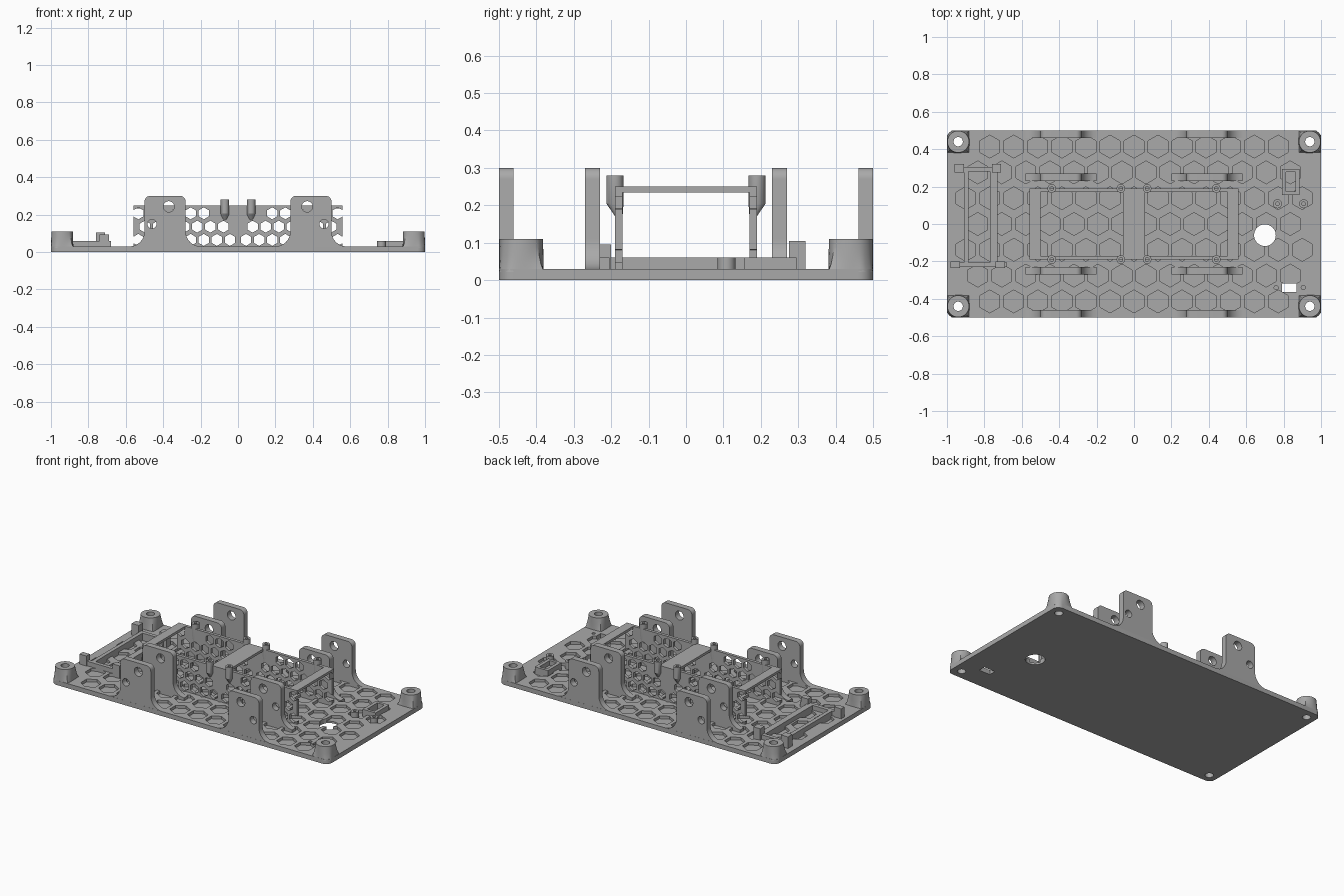
import bpy, bmesh, math
from mathutils import Vector

if "Cube" in bpy.data.objects:
    bpy.data.objects.remove(bpy.data.objects["Cube"])

grey = bpy.data.materials.new("grey plastic")
grey.diffuse_color = (0.4, 0.4, 0.4, 1)
grey.use_nodes = True
grey.node_tree.nodes["Principled BSDF"].inputs["Base Color"].default_value = grey.diffuse_color
FLOOR = 0.012   # bottom of the honeycomb pockets
TOP = 0.03      # upper face of the base plate


def finish(name, bm, smooth=False):
    bmesh.ops.recalc_face_normals(bm, faces=bm.faces)
    me = bpy.data.meshes.new(name)
    bm.to_mesh(me)
    bm.free()
    me.materials.append(grey)
    ob = bpy.data.objects.new(name, me)
    bpy.context.collection.objects.link(ob)
    if smooth:
        shade(ob)
    return ob


def shade(ob):
    bpy.ops.object.select_all(action='DESELECT')
    ob.select_set(True)
    bpy.context.view_layer.objects.active = ob
    bpy.ops.object.shade_smooth_by_angle(angle=math.radians(30))


def loft(bm, rings):
    """Closed solid through rings with equal point counts."""
    vs = [[bm.verts.new(p) for p in r] for r in rings]
    n = len(vs[0])
    for a, b in zip(vs, vs[1:]):
        for i in range(n):
            j = (i + 1) % n
            bm.faces.new((a[i], a[j], b[j], b[i]))
    bm.faces.new(vs[0][::-1])
    bm.faces.new(vs[-1])


def box(bm, x0, x1, y0, y1, z0, z1):
    loft(bm, [[(x0, y0, z), (x1, y0, z), (x1, y1, z), (x0, y1, z)] for z in (z0, z1)])


def ring(x, y, z, r, n=32, turn=0.0):
    return [(x + r * math.cos(turn + math.tau * i / n),
             y + r * math.sin(turn + math.tau * i / n), z) for i in range(n)]


def prism_z(bm, x, y, r, z0, z1, n=32, turn=0.0):
    loft(bm, [ring(x, y, z, r, n, turn) for z in (z0, z1)])


def prism_y(bm, x, z, r, y0, y1, n=32, turn=0.0):
    loft(bm, [[(p[0], y, p[1]) for p in ring(x, z, 0, r, n, turn)] for y in (y0, y1)])


def arc(cx, cy, r, a0, a1, n=8):
    return [(cx + r * math.cos(math.radians(a0 + (a1 - a0) * i / n)),
             cy + r * math.sin(math.radians(a0 + (a1 - a0) * i / n))) for i in range(n + 1)]


def cut(ob, bm):
    """Subtract the solids in bm, then discard the cutter."""
    cutter = finish("cutter", bm)
    cutter.hide_render = True
    mod = ob.modifiers.new("cut", 'BOOLEAN')
    mod.operation, mod.solver, mod.object = 'DIFFERENCE', 'EXACT', cutter
    bpy.context.view_layer.objects.active = ob
    bpy.ops.object.modifier_apply(modifier=mod.name)
    bpy.data.objects.remove(cutter)


CORNERS = [(sx, sy) for sx in (-1, 1) for sy in (-1, 1)]

# base plate with rounded corners
R = 0.04
outline = (arc(1 - R, .5 - R, R, 0, 90) + arc(-1 + R, .5 - R, R, 90, 180)
           + arc(-1 + R, -.5 + R, R, 180, 270) + arc(1 - R, -.5 + R, R, 270, 360))
bm = bmesh.new()
loft(bm, [[(x, y, z) for x, y in outline] for z in (0, TOP)])
plate = finish("base_plate", bm)

# honeycomb pockets
bm = bmesh.new()
for k in range(-3, 4):
    for n in range(-8, 9):
        x = 0.1285 * (n + (0 if k % 2 else 0.5))
        if abs(x) < (0.8 if abs(k) == 3 else 0.92):
            prism_z(bm, x, 0.138 * k, 0.061, FLOOR, 0.1, 6, math.pi / 6)
cut(plate, bm)

# through holes: cable hole, socket slot, screw holes
bm = bmesh.new()
prism_z(bm, 0.70, -0.06, 0.058, -0.1, 0.1, 40)
box(bm, 0.79, 0.87, -0.363, -0.318, -0.1, 0.1)
for sx, sy in CORNERS:
    prism_z(bm, 0.94 * sx, 0.44 * sy, 0.025, -0.1, 0.1, 24)
cut(plate, bm)
bm = bmesh.new()
for x in (0.76, 0.905):
    prism_z(bm, x, -0.34, 0.011, FLOOR, 0.1, 16)
cut(plate, bm)
shade(plate)

# corner posts: square foot blending into a round top
for sx, sy in CORNERS:
    bm = bmesh.new()
    cx, cy, rings = 0.94 * sx, 0.44 * sy, []
    for t in (0, 0.25, 0.5, 0.75, 1):
        pts = []
        for i in range(48):
            c, s = math.cos(math.tau * i / 48), math.sin(math.tau * i / 48)
            sq = 0.06 / max(abs(c), abs(s))
            if c * sx > 0 and s * sy > 0:
                sq = min(sq, 0.068)
            r = sq + (0.058 - sq) * t ** 0.6
            pts.append((cx + r * c, cy + r * s, FLOOR + 0.01 + (0.11 - FLOOR - 0.01) * t))
        rings.append(pts)
    loft(bm, rings)
    post = finish("corner_post", bm)
    bm = bmesh.new()
    prism_z(bm, cx, cy, 0.025, -0.1, 0.2, 24)
    cut(post, bm)
    shade(post)

# mounting ears, four on each side
for sx in (-1, 1):
    for y in (-0.48, -0.25, 0.25, 0.48):
        prof = ([(0.20, FLOOR), (0.20, TOP)] + arc(0.20, 0.11, 0.08, -90, 0)
                + arc(0.31, 0.27, 0.03, 180, 90) + arc(0.47, 0.27, 0.03, 90, 0)
                + arc(0.58, 0.11, 0.08, 180, 270) + [(0.58, FLOOR)])
        bm = bmesh.new()
        loft(bm, [[(sx * x, y + d, z) for x, z in prof] for d in (-0.0195, 0.0195)])
        ear = finish("mounting_ear", bm)
        bm = bmesh.new()
        prism_y(bm, sx * 0.37, 0.243, 0.029, y - 0.1, y + 0.1)
        prism_y(bm, sx * 0.46, 0.15, 0.024, y - 0.1, y + 0.1)
        cut(ear, bm)
        shade(ear)

# perforated cage walls
for sy in (-1, 1):
    bm = bmesh.new()
    y0, y1 = sorted((sy * 0.17, sy * 0.19))
    box(bm, -0.56, 0.56, y0, y1, FLOOR, 0.25)
    wall = finish("cage_wall", bm)
    bm = bmesh.new()
    for row, z in enumerate((0.065, 0.136, 0.207)):
        for n in range(8):
            x = 0.043 + 0.07 * n + (0.035 if row == 1 else 0)
            near_boss = row == 2 and min(abs(x - 0.07), abs(x - 0.44)) < 0.06
            if x < 0.54 and not near_boss:
                for sx in (-1, 1):
                    prism_y(bm, sx * x, z, 0.032, y0 - 0.05, y1 + 0.05, 6, math.pi / 6)
    cut(wall, bm)

# straps across the cage
bm = bmesh.new()
for x0, x1 in ((-0.56, -0.50), (-0.06, 0.06), (0.50, 0.56)):
    box(bm, x0, x1, -0.172, 0.172, 0.234, 0.25)
finish("cage_straps", bm)

# screw bosses tapering into the walls
for sy in (-1, 1):
    for x in (-0.44, -0.07, 0.07, 0.44):
        bm = bmesh.new()
        y = 0.19 * sy
        loft(bm, [ring(x, 0.178 * sy, 0.165, 0.008, 24), ring(x, y, 0.205, 0.023, 24),
                  ring(x, y, 0.28, 0.023, 24)])
        boss = finish("cage_boss", bm)
        bm = bmesh.new()
        prism_z(bm, x, y, 0.01, 0.22, 0.4, 16)
        cut(boss, bm)
        shade(boss)

# display holder on the left: rails, end bars and clip posts
bm = bmesh.new()
box(bm, -0.91, -0.885, -0.215, 0.285, FLOOR, 0.06)
box(bm, -0.77, -0.73, -0.215, 0.285, FLOOR, 0.06)
box(bm, -0.96, -0.71, 0.28, 0.305, FLOOR, 0.06)
box(bm, -0.98, -0.68, -0.23, -0.205, FLOOR, 0.06)
finish("display_holder", bm)
bm = bmesh.new()
for x0, x1 in ((-0.96, -0.91), (-0.76, -0.71)):
    box(bm, x0, x1, 0.275, 0.32, FLOOR, 0.105)
for x0, x1 in ((-0.98, -0.93), (-0.74, -0.69)):
    box(bm, x0, x1, -0.235, -0.20, FLOOR, 0.095)
finish("display_clips", bm)

# switch frame on the right
bm = bmesh.new()
box(bm, 0.79, 0.812, 0.155, 0.295, FLOOR, 0.06)
box(bm, 0.863, 0.885, 0.155, 0.295, FLOOR, 0.06)
box(bm, 0.812, 0.863, 0.155, 0.173, FLOOR, 0.06)
box(bm, 0.812, 0.863, 0.277, 0.295, FLOOR, 0.06)
finish("switch_frame", bm)

# small screw standoffs beside the switch
for x in (0.767, 0.907):
    bm = bmesh.new()
    prism_z(bm, x, 0.108, 0.024, FLOOR, 0.06, 24)
    stand = finish("switch_standoff", bm)
    bm = bmesh.new()
    prism_z(bm, x, 0.108, 0.01, 0.03, 0.2, 16)
    cut(stand, bm)
    shade(stand)
